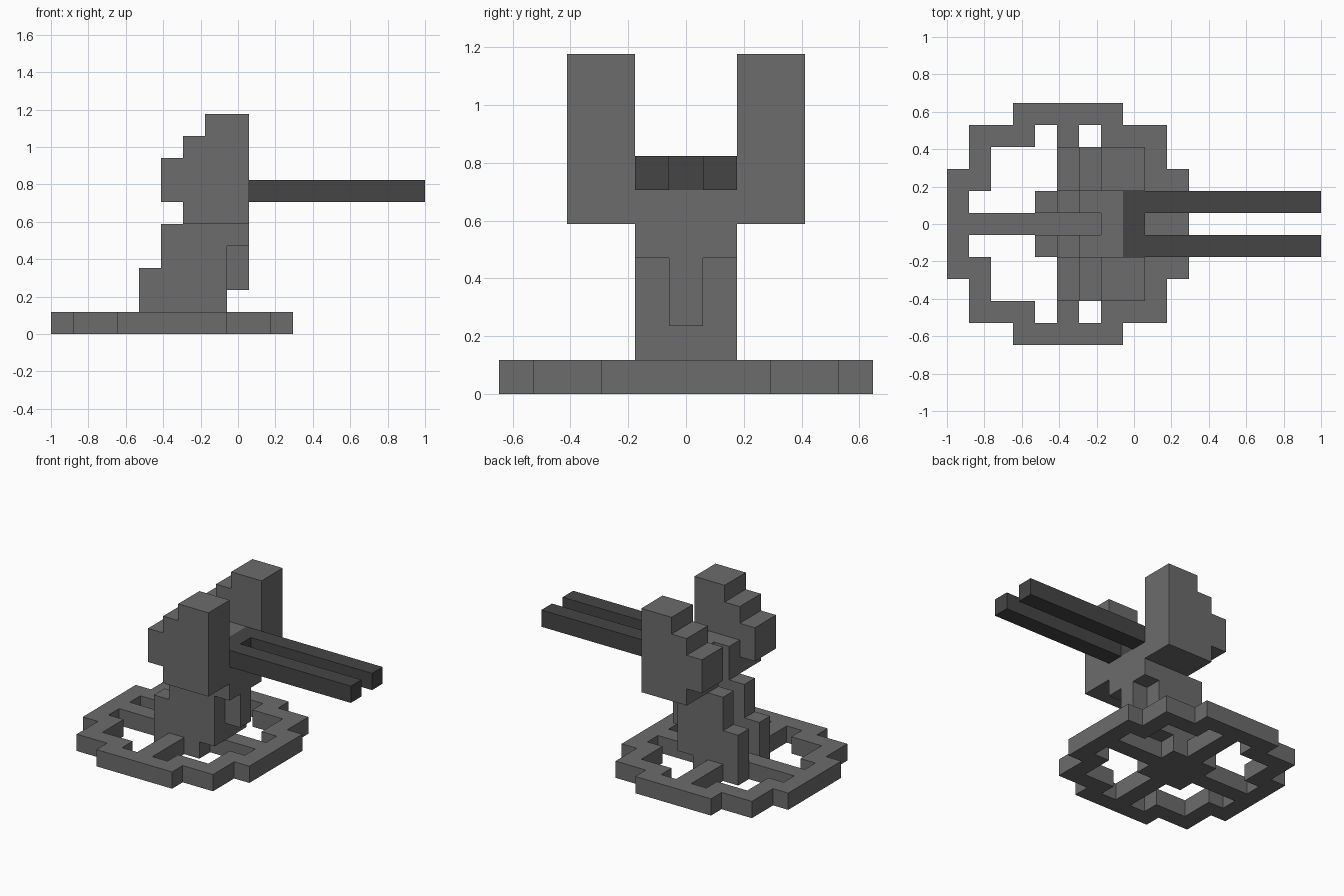
import bpy, bmesh
from mathutils import Vector

cube = bpy.data.objects.get("Cube")
if cube:
    bpy.data.objects.remove(cube, do_unlink=True)

U = 2 / 17  # one block


def pos(i, j, k):
    """Block grid corner to model space."""
    return Vector((i * U - 1, (j - 5.5) * U, k * U))


def material(name, value):
    m = bpy.data.materials.new(name)
    m.use_nodes = True
    colour = (value, value, value, 1)
    m.diffuse_color = colour
    m.node_tree.nodes["Principled BSDF"].inputs["Base Color"].default_value = colour
    return m


grey = material("stone grey", 0.15)
dark = material("dark metal", 0.06)


def extruded(name, polygons, offset, mat, mirror=False):
    """Extrude flat polygons of grid corners by an offset in blocks."""
    bm = bmesh.new()
    for poly in polygons:
        bm.faces.new([bm.verts.new(pos(*p)) for p in poly])
    bmesh.ops.remove_doubles(bm, verts=bm.verts, dist=1e-4)
    bmesh.ops.dissolve_limit(bm, angle_limit=0.01, verts=bm.verts, edges=bm.edges)
    base = bm.faces[:]
    out = bmesh.ops.extrude_face_region(bm, geom=base, use_keep_orig=True)
    moved = [g for g in out["geom"] if isinstance(g, bmesh.types.BMVert)]
    bmesh.ops.translate(bm, verts=moved, vec=Vector(offset) * U)
    bmesh.ops.recalc_face_normals(bm, faces=bm.faces)
    mesh = bpy.data.meshes.new(name)
    bm.to_mesh(mesh)
    bm.free()
    mesh.materials.append(mat)
    obj = bpy.data.objects.new(name, mesh)
    bpy.context.collection.objects.link(obj)
    if mirror:
        mod = obj.modifiers.new("Mirror", "MIRROR")
        mod.use_axis = (False, True, False)
        mod.use_mirror_merge = False
    return obj


def side_profile(name, points, j, width, mirror=False):
    """Extrude an x-z outline across y."""
    return extruded(name, [[(i, j, k) for i, k in points]], (0, width, 0), grey, mirror)


# Spoked ring base: half the rows, then mirrored about the middle row
half = ["...#####...",
        ".###.#.###.",
        ".#...#...#.",
        "##...#...##",
        "#...###...#"]
rows = half + ["#" * 11] + half[::-1]
cells = [[(i, j, 0), (i + 1, j, 0), (i + 1, j + 1, 0), (i, j + 1, 0)]
         for j, row in enumerate(rows) for i, c in enumerate(row) if c == "#"]
extruded("spoked_base", cells, (0, 0, 1), grey)

# Stepped pillar: two cheeks with a slot behind the core
side_profile("pillar_cheeks",
             [(4, 1), (8, 1), (8, 4), (9, 4), (9, 6), (8, 6), (8, 7),
              (6, 7), (6, 5), (5, 5), (5, 3), (4, 3)], 6, 1, mirror=True)
side_profile("pillar_core",
             [(7, 1), (8, 1), (8, 2), (9, 2), (9, 6), (8, 6), (8, 7), (7, 7)], 5, 1)

# Tall stepped side housings
side_profile("side_housings",
             [(6, 5), (9, 5), (9, 10), (7, 10), (7, 9), (6, 9),
              (6, 8), (5, 8), (5, 6), (6, 6)], 7, 2, mirror=True)

# Twin barrels joined at the breech
fork = [(8, 4), (17, 4), (17, 5), (9, 5), (9, 6), (17, 6), (17, 7), (8, 7)]
extruded("twin_barrels", [[(i, j, 6) for i, j in fork]], (0, 0, 1), dark)
